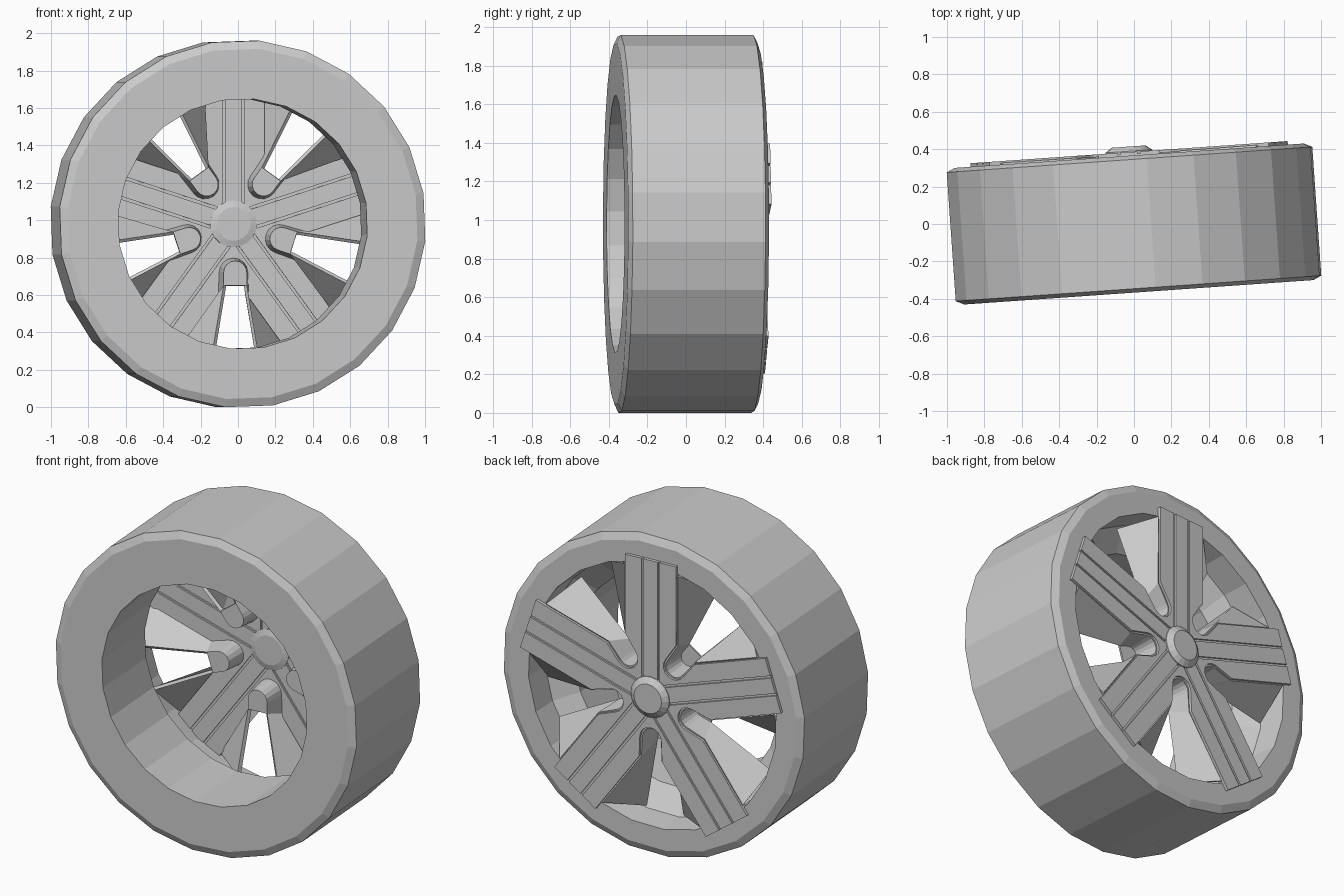
import bpy, bmesh
from math import sin, cos, radians, pi
from mathutils import Matrix, Vector

if "Cube" in bpy.data.objects:
    bpy.data.objects.remove(bpy.data.objects["Cube"])

# One colour for the whole wheel
grey = bpy.data.materials.new("plain grey")
grey.use_nodes = True
grey.diffuse_color = (0.6, 0.6, 0.6, 1)
grey.node_tree.nodes["Principled BSDF"].inputs["Base Color"].default_value = (0.6, 0.6, 0.6, 1)

# The axle runs along local y; the wheel is turned slightly about z
PLACE = Matrix.Translation((0, 0, 0.98)) @ Matrix.Rotation(radians(4), 4, 'Z')
BACK, FRONT = 0.385, 0.345     # faces of the spoke plate


def finish(name, bm):
    bmesh.ops.recalc_face_normals(bm, faces=bm.faces)
    mesh = bpy.data.meshes.new(name)
    bm.to_mesh(mesh)
    bm.free()
    mesh.materials.append(grey)
    obj = bpy.data.objects.new(name, mesh)
    bpy.context.collection.objects.link(obj)
    obj.matrix_world = PLACE
    return obj


def lathe(name, profile, sides, start=0, closed=True):
    """Spin (radius, y) points about the axle."""
    bm = bmesh.new()
    rings = []
    for i in range(sides):
        a = start + 2 * pi * i / sides
        rings.append([bm.verts.new((r * cos(a), y, r * sin(a))) for r, y in profile])
    n = len(profile)
    for i in range(sides):
        p, q = rings[i], rings[(i + 1) % sides]
        for j in range(n if closed else n - 1):
            k = (j + 1) % n
            bm.faces.new((p[j], p[k], q[k], q[j]))
    if not closed:
        bm.faces.new([r[0] for r in rings])
        bm.faces.new([r[-1] for r in rings])
    return finish(name, bm)


def sector(u, v, y, k):
    """Across u and out v in the k-th window, whose middle points down for k = 0."""
    a = radians(-90 + 72 * k)
    return Vector((v * cos(a) - u * sin(a), y, v * sin(a) + u * cos(a)))


def window_chain(outer, corner, radius, centre):
    """Window outline: outer end, corner, round inner end, and the mirror of these."""
    arc = [(-radius * cos(t * pi / 8), centre - radius * sin(t * pi / 8)) for t in range(9)]
    half = [(-outer[0], outer[1]), (-corner[0], corner[1])]
    return half + arc + [corner, outer]


# Tyre with bevelled shoulders and a wider recess at the back
lathe("tyre", [(0.67, -0.366), (0.94, -0.366), (0.984, -0.345), (0.984, 0.345),
               (0.94, 0.366), (0.81, 0.366), (0.80, 0.2), (0.67, 0.1)], 24, radians(9.6))

# Star-shaped plate of five spokes
bm = bmesh.new()
outline = window_chain((0.36, 0.777), (0.075, 0.384), 0.07, 0.26)
face = bm.faces.new([bm.verts.new(sector(u, v, FRONT, k)) for k in range(5) for u, v in outline])
ext = bmesh.ops.extrude_face_region(bm, geom=[face])
bmesh.ops.translate(bm, vec=(0, BACK - FRONT, 0),
                    verts=[e for e in ext["geom"] if isinstance(e, bmesh.types.BMVert)])
spokes = finish("spokes", bm)

# Two grooves along both faces of each spoke
bm = bmesh.new()
for k in range(5):
    for side in (-1, 1):
        for y in (FRONT, BACK):
            m = (Matrix.Rotation(radians(72 * k), 4, 'Y')
                 @ Matrix.Translation((side * 0.053, y, 0.52))
                 @ Matrix.Diagonal((0.014, 0.02, 0.82, 1)))
            bmesh.ops.create_cube(bm, size=1, matrix=m)
cutter = finish("groove_cutter", bm)
cutter.hide_render = True
cutter.hide_viewport = True
cutter.display_type = 'WIRE'
cut = spokes.modifiers.new("grooves", 'BOOLEAN')
cut.operation = 'DIFFERENCE'
cut.solver = 'EXACT'
cut.object = cutter

# Sloping wings and round-ended pocket floor of each window
rim = window_chain((0.325, 0.728), (0.075, 0.384), 0.07, 0.26)
deep = window_chain((0.127, 0.76), (0.055, 0.33), 0.055, 0.26)
for k in range(5):
    bm = bmesh.new()
    top = [bm.verts.new(sector(u, v, BACK - 0.015, k)) for u, v in rim]
    low = [bm.verts.new(sector(u, v, 0.22, k)) for u, v in deep]
    for i in range(len(top) - 1):
        bm.faces.new((top[i], top[i + 1], low[i + 1], low[i]))
    bm.faces.new(low[1:-1])
    pocket = finish(f"window_pocket_{k + 1}", bm)
    shell = pocket.modifiers.new("thickness", 'SOLIDIFY')
    shell.thickness = 0.02
    shell.offset = 0

# Hub cap, domed towards the back
lathe("hub", [(0.09, 0.332), (0.125, 0.342), (0.125, 0.39), (0.09, 0.415)], 20, closed=False)
